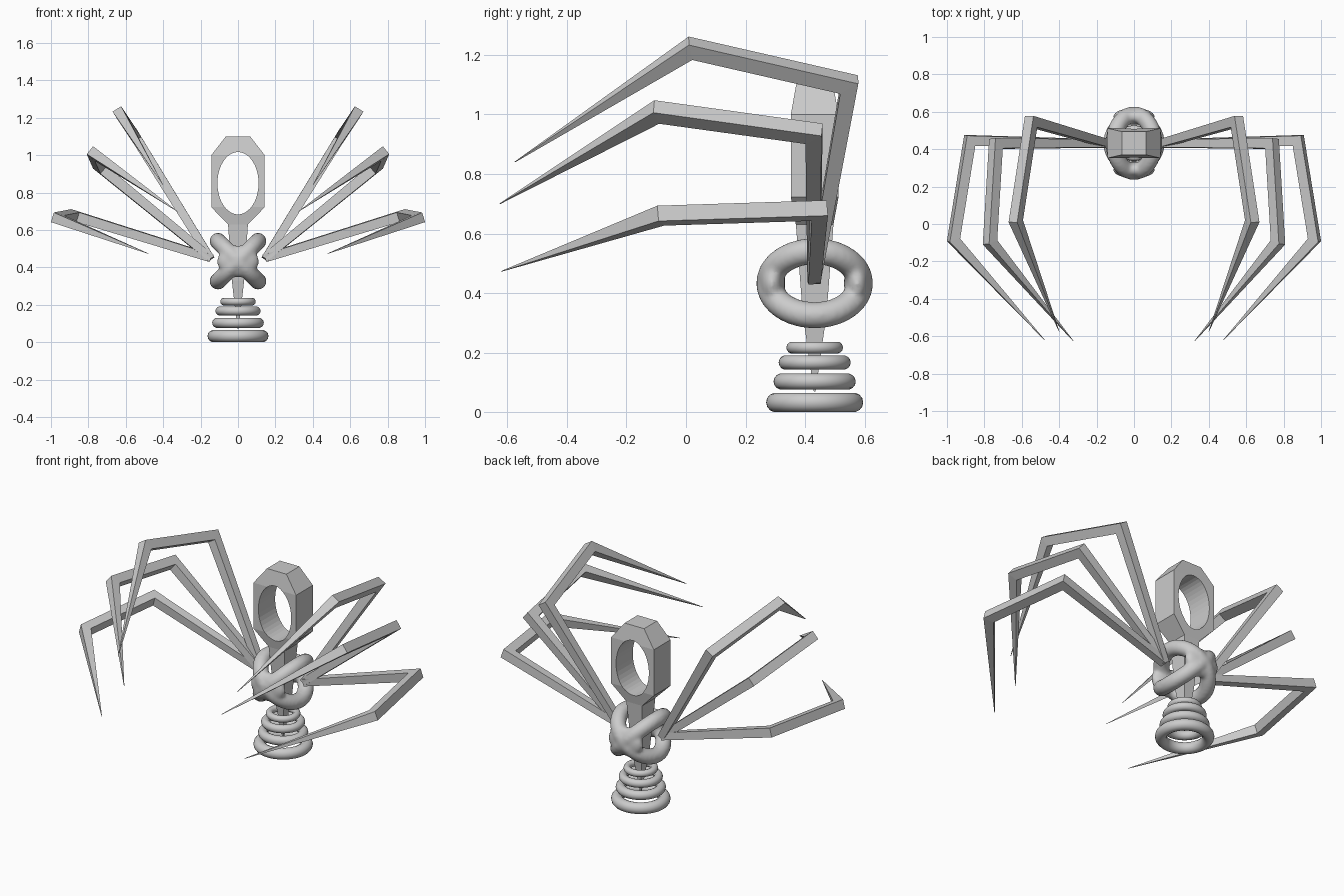
import bpy, bmesh
from math import radians
from mathutils import Vector

if "Cube" in bpy.data.objects:
    bpy.data.objects.remove(bpy.data.objects["Cube"])

CY = 0.432  # depth of the central axis


def mesh_object(name, verts, faces):
    me = bpy.data.meshes.new(name)
    bm = bmesh.new()
    vs = [bm.verts.new(v) for v in verts]
    for f in faces:
        bm.faces.new([vs[i] for i in f])
    bmesh.ops.recalc_face_normals(bm, faces=bm.faces)
    bm.to_mesh(me)
    bm.free()
    ob = bpy.data.objects.new(name, me)
    bpy.context.collection.objects.link(ob)
    return ob


def loft(name, sections):
    """Four-sided tube through a list of 4-point sections, capped at both ends."""
    verts = [p for s in sections for p in s]
    faces = [(0, 1, 2, 3)]
    for k in range(len(sections) - 1):
        a, b = 4 * k, 4 * k + 4
        for i in range(4):
            j = (i + 1) % 4
            faces.append((a + i, a + j, b + j, b + i))
    e = len(verts) - 4
    faces.append((e + 3, e + 2, e + 1, e))
    return mesh_object(name, verts, faces)


def torus(name, z, major, minor, tilt=0):
    bpy.ops.mesh.primitive_torus_add(location=(0, CY, z), rotation=(0, radians(tilt), 0),
                                     major_radius=major, minor_radius=minor,
                                     major_segments=48, minor_segments=14)
    ob = bpy.context.object
    ob.name = name
    bpy.ops.object.shade_smooth()
    return ob


# Stacked base rings: height, outer radius, tube radius
for i, (z, outer, r) in enumerate([(0.033, 0.163, 0.033), (0.103, 0.138, 0.027),
                                   (0.167, 0.121, 0.024), (0.217, 0.095, 0.02)]):
    torus(f"base_ring_{i + 1}", z, outer - r, r)

# Body: two crossed rings blended with pads at front and back
parts = [torus("body", 0.433, 0.152, 0.045, t) for t in (45, -45)]
for s in (-1, 1):
    bpy.ops.mesh.primitive_uv_sphere_add(segments=32, ring_count=16, radius=1,
                                         location=(0, CY + s * 0.143, 0.433))
    pad = bpy.context.object
    pad.scale = (0.112, 0.045, 0.085)
    parts.append(pad)
bpy.ops.object.select_all(action='DESELECT')
for p in parts:
    p.select_set(True)
bpy.context.view_layer.objects.active = parts[0]
bpy.ops.object.join()
body = bpy.context.object
body.name = "body"
bpy.ops.object.transform_apply(location=True, rotation=True, scale=True)
rem = body.modifiers.new("blend", 'REMESH')
rem.mode = 'VOXEL'
rem.voxel_size = 0.01
rem.use_smooth_shade = True
sm = body.modifiers.new("soften", 'SMOOTH')
sm.factor = 0.5
sm.iterations = 6

# Central spike widening into the octagonal loop: height, half width, half depth
rows = [(0.07, 0.003, 0.003), (0.33, 0.033, 0.04), (0.63, 0.053, 0.063),
        (0.722, 0.143, 0.08), (1.0, 0.143, 0.08), (1.1, 0.065, 0.062)]
loop = loft("spike_and_loop", [[(-x, CY - y, z), (x, CY - y, z), (x, CY + y, z), (-x, CY + y, z)]
                               for z, x, y in rows])
bpy.ops.mesh.primitive_cylinder_add(vertices=40, radius=1, depth=2,
                                    location=(0, CY, 0.85), rotation=(radians(90), 0, 0))
cutter = bpy.context.object
cutter.name = "loop_hole_cutter"
cutter.scale = (0.11, 0.167, 0.3)
cut = loop.modifiers.new("hole", 'BOOLEAN')
cut.operation = 'DIFFERENCE'
cut.solver = 'EXACT'
cut.object = cutter
bpy.context.view_layer.objects.active = loop
bpy.ops.object.select_all(action='DESELECT')
loop.select_set(True)
bpy.context.view_layer.update()
bpy.ops.object.modifier_apply(modifier="hole")
bpy.data.objects.remove(cutter)


# Bent square legs with mitred knees, mirrored to the other side
def leg(name, pts, half=(0.021, 0.027, 0.027, 0.001)):
    pts = [Vector(p) for p in pts]
    n = (pts[1] - pts[0]).cross(pts[2] - pts[1]).normalized()
    dirs = [(b - a).normalized() for a, b in zip(pts, pts[1:])]
    sections = []
    for i, p in enumerate(pts):
        d0, d1 = dirs[max(i - 1, 0)], dirs[min(i, len(dirs) - 1)]
        t = (d0 + d1).normalized()
        m = n.cross(t).normalized() * (half[i] / max(t.dot(d0), 0.4))
        w = n * half[i]
        sections.append([p + m + w, p - m + w, p - m - w, p + m - w])
    ob = loft(name, sections)
    ob.modifiers.new("mirror", 'MIRROR').use_mirror_merge = False


leg("upper_legs", [(0.145, 0.43, 0.445), (0.55, 0.548, 1.1), (0.632, 0.015, 1.222), (0.40, -0.575, 0.84)])
leg("middle_legs", [(0.145, 0.43, 0.45), (0.738, 0.43, 0.935), (0.77, -0.098, 1.008), (0.325, -0.625, 0.70)])
leg("lower_legs", [(0.145, 0.43, 0.45), (0.878, 0.447, 0.677), (0.965, -0.085, 0.66), (0.478, -0.62, 0.473)])
